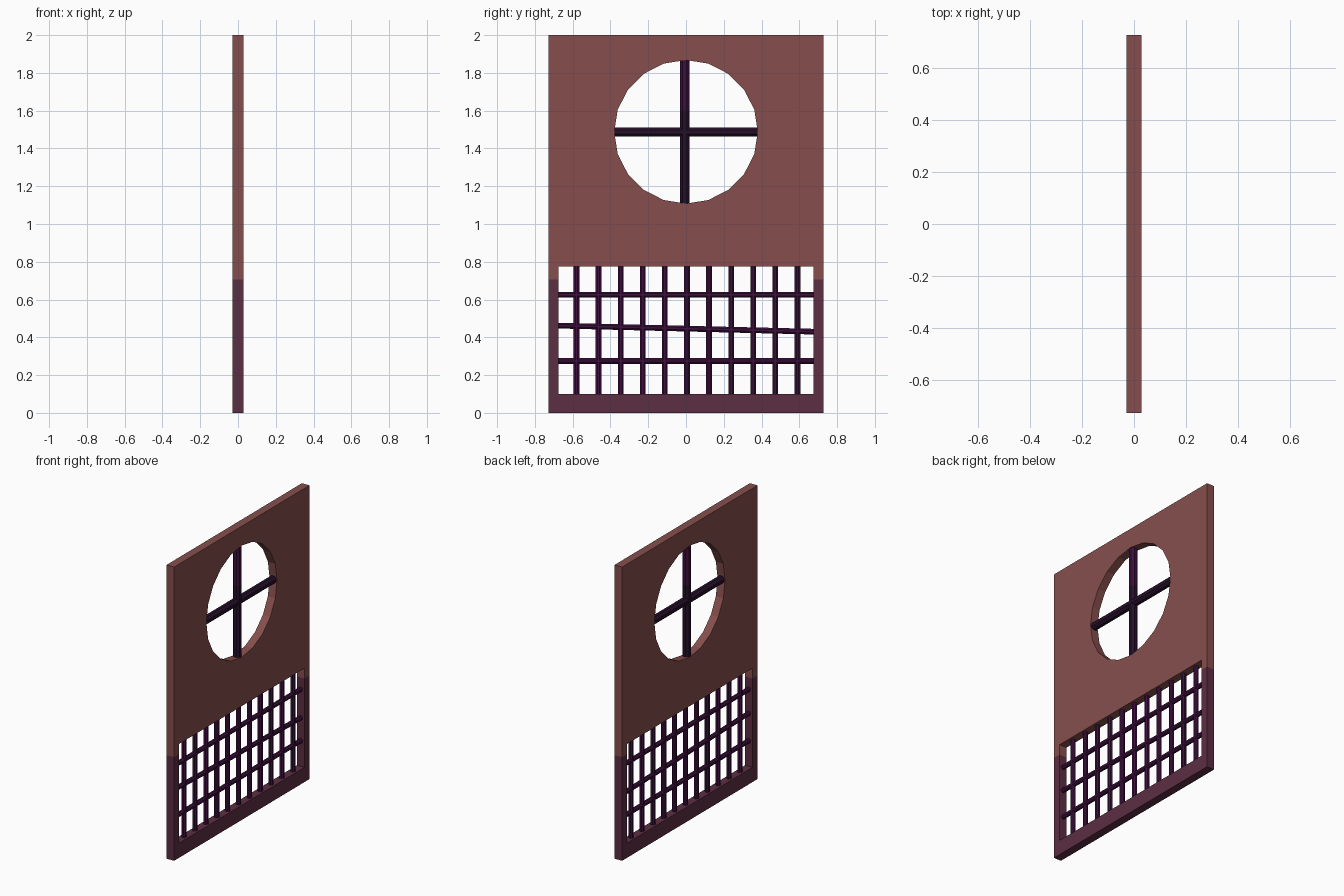
import bpy, bmesh, math
from mathutils import Matrix, Vector

if "Cube" in bpy.data.objects:
    bpy.data.objects.remove(bpy.data.objects["Cube"])


def material(name, rgb):
    m = bpy.data.materials.new(name)
    lin = [((c / 255 + 0.055) / 1.055) ** 2.4 if c > 10 else c / 255 / 12.92 for c in rgb]
    m.diffuse_color = (*lin, 1)
    m.use_nodes = True
    m.node_tree.nodes["Principled BSDF"].inputs["Base Color"].default_value = m.diffuse_color
    return m


BROWN = material("brown_wood", (134, 79, 77))
PLUM = material("plum_base", (92, 46, 66))
PURPLE = material("purple_bar", (62, 16, 62))
DARK = material("dark_bar", (38, 16, 42))


def add_object(name, bm, mats):
    me = bpy.data.meshes.new(name)
    bm.to_mesh(me)
    bm.free()
    for m in mats:
        me.materials.append(m)
    ob = bpy.data.objects.new(name, me)
    bpy.context.collection.objects.link(ob)
    return ob


def rect(y0, y1, z0, z1):
    return [(y0, z0), (y1, z0), (y1, z1), (y0, z1)]


# Door panel: outline with a round and a rectangular opening
R, CZ, HALF, SPLIT = 0.38, 1.488, 0.028, 0.705
circle = [(R * math.sin(math.tau * i / 20), CZ + R * math.cos(math.tau * i / 20))
          for i in range(20)]
cu = bpy.data.curves.new("panel_outline", 'CURVE')
cu.dimensions, cu.fill_mode, cu.extrude = '2D', 'BOTH', HALF
for pts in (rect(-0.728, 0.728, 0, 2), circle, rect(-0.675, 0.675, 0.10, 0.775)):
    sp = cu.splines.new('POLY')
    sp.points.add(len(pts) - 1)
    for p, (a, b) in zip(sp.points, pts):
        p.co = (a, b, 0, 1)
    sp.use_cyclic_u = True
tmp = bpy.data.objects.new("panel_outline", cu)
bpy.context.collection.objects.link(tmp)
bpy.context.view_layer.update()
mesh = bpy.data.meshes.new_from_object(tmp.evaluated_get(bpy.context.evaluated_depsgraph_get()))
bpy.data.objects.remove(tmp)

bm = bmesh.new()
bm.from_mesh(mesh)
bmesh.ops.remove_doubles(bm, verts=bm.verts, dist=1e-5)
# stand the profile up: curve x -> y, curve y -> z, depth -> x
bm.transform(Matrix(((0, 0, 1, 0), (1, 0, 0, 0), (0, 1, 0, 0), (0, 0, 0, 1))))
bmesh.ops.bisect_plane(bm, geom=bm.verts[:] + bm.edges[:] + bm.faces[:],
                       plane_co=(0, 0, SPLIT), plane_no=(0, 0, 1))
bmesh.ops.recalc_face_normals(bm, faces=bm.faces)
# lower part is plum
for f in bm.faces:
    f.smooth = False
    f.material_index = 1 if f.calc_center_median().z < SPLIT else 0
add_object("door_panel", bm, [BROWN, PLUM])


def bar(name, a, b, r, mat):
    """Eight-sided rod between two (y, z) points, in the middle of the panel."""
    a, b = Vector((0, *a)), Vector((0, *b))
    d = b - a
    rot = d.to_track_quat('Z', 'X').to_matrix().to_4x4()
    bm = bmesh.new()
    bmesh.ops.create_cone(bm, cap_ends=True, segments=8,
                          radius1=r / math.cos(math.pi / 8), radius2=r / math.cos(math.pi / 8), depth=d.length,
                          matrix=Matrix.Translation((a + b) / 2) @ rot
                          @ Matrix.Rotation(math.pi / 8, 4, 'Z'))
    return add_object(name, bm, [mat])


# Round window cross bars
bar("window_bar_horizontal", (-0.385, 1.487), (0.38, 1.487), 0.025, DARK)
v = bar("window_bar_vertical_lower", (-0.007, 1.10), (-0.007, 1.6), 0.025, DARK)
bar("window_bar_vertical_upper", (-0.007, 1.6), (-0.007, 1.875), 0.025, PURPLE)

# Lower grille
for i in range(11):
    y = -0.58 + i * 0.117
    bar(f"grille_upright_{i + 1}", (y, 0.095), (y, 0.78), 0.015, PURPLE)
for i, (z0, z1) in enumerate(((0.275, 0.275), (0.462, 0.43), (0.625, 0.625))):
    bar(f"grille_rail_{i + 1}", (-0.68, z0), (0.68, z1), 0.015, PURPLE)
